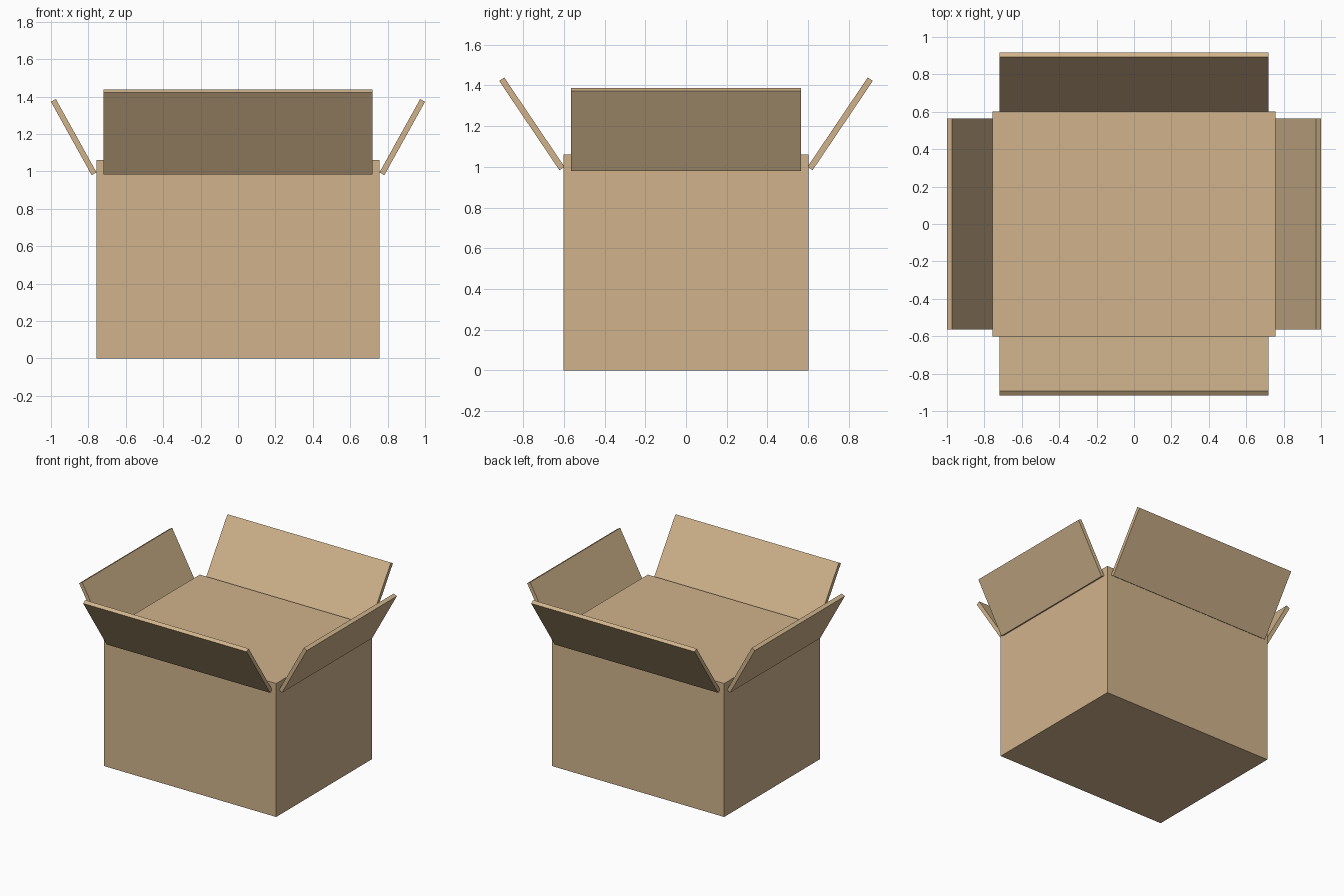
import bpy
from math import radians, sin, cos
from mathutils import Matrix, Vector

default = bpy.data.objects.get("Cube")
if default:
    bpy.data.objects.remove(default, do_unlink=True)

# Cardboard colour
CARD = (0.63, 0.45, 0.26, 1.0)
cardboard = bpy.data.materials.new("cardboard")
cardboard.use_nodes = True
cardboard.diffuse_color = CARD
for node in cardboard.node_tree.nodes:
    if node.type == 'BSDF_PRINCIPLED':
        node.inputs["Base Color"].default_value = CARD
        node.inputs["Roughness"].default_value = 0.9

HALF_X, HALF_Y, HEIGHT = 0.757, 0.602, 1.06
THICK = 0.03


def slab(name, size, matrix):
    """Box of the given size, placed by a matrix baked into its mesh."""
    bpy.ops.mesh.primitive_cube_add(size=1)
    ob = bpy.context.object
    ob.name = name
    ob.data.transform(matrix @ Matrix.Diagonal((*size, 1)))
    ob.data.materials.append(cardboard)
    return ob


def flap(name, turn, reach, bottom, top, width, lean):
    """Flap leaning outward; turn rotates it from +x, reach is its farthest extent."""
    a = radians(lean)
    length = (top - bottom - THICK * sin(a)) / cos(a)
    span = length * sin(a) + THICK * cos(a)
    centre = Vector((reach - span / 2, 0, (top + bottom) / 2))
    place = (Matrix.Rotation(radians(turn), 4, 'Z') @ Matrix.Translation(centre)
             @ Matrix.Rotation(a, 4, 'Y'))
    return slab(name, (THICK, width, length), place)


# Closed carton body
slab("box_body", (2 * HALF_X, 2 * HALF_Y, HEIGHT),
     Matrix.Translation((0, 0, HEIGHT / 2)))

# Short flaps on the sides, long flaps on front and back
for name, turn in (("left_flap", 0), ("right_flap", 180)):
    flap(name, turn, 1.0, 0.98, 1.387, 1.13, 29)
for name, turn in (("back_flap", 90), ("front_flap", 270)):
    flap(name, turn, 0.918, 0.983, 1.439, 1.436, 34)
